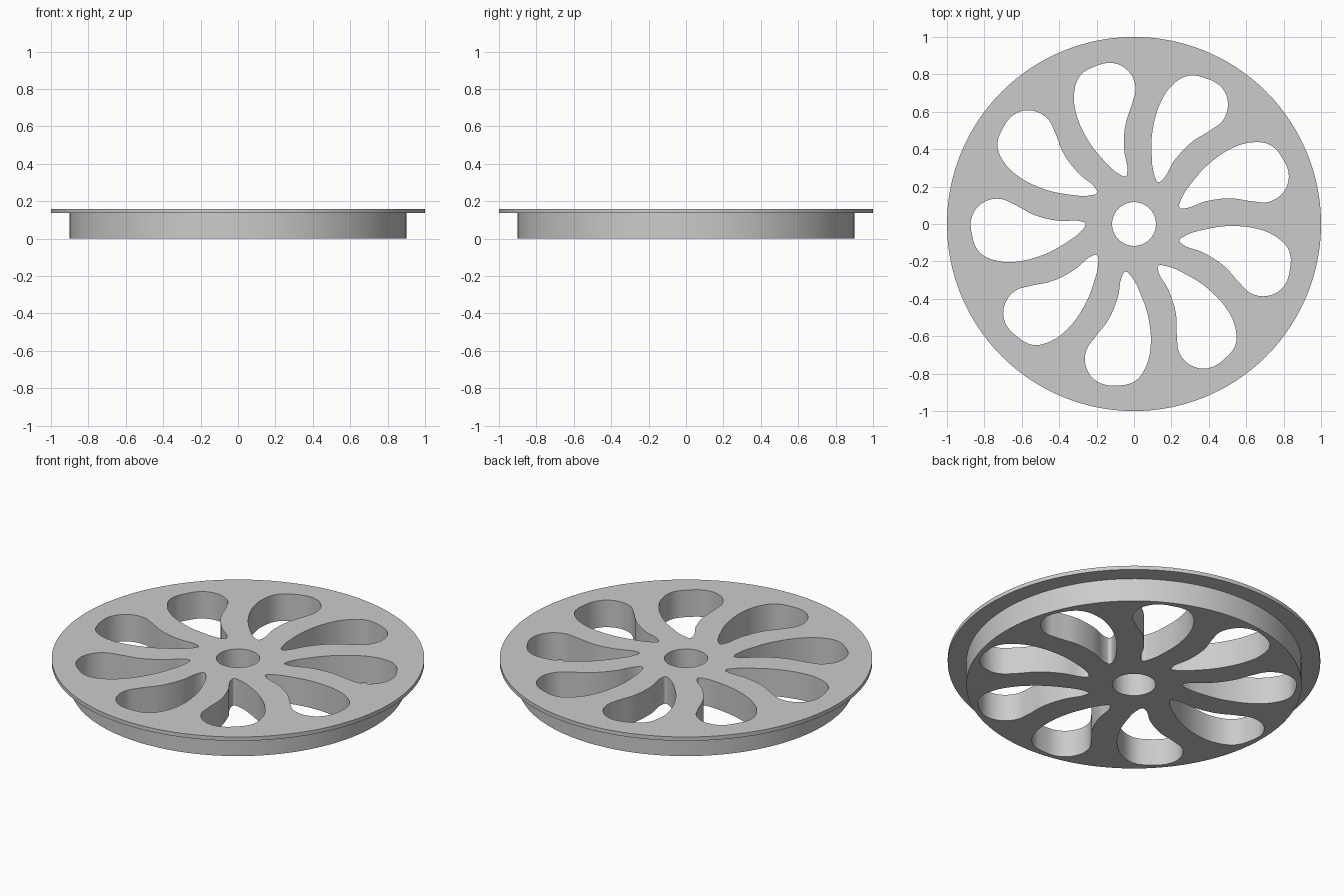
import bpy, bmesh, math
from mathutils import Vector, Matrix
from mathutils.geometry import interpolate_bezier

if "Cube" in bpy.data.objects:
    bpy.data.objects.remove(bpy.data.objects["Cube"])

HEIGHT, STEP_Z = 0.16, 0.137
RIM_R, DRUM_R, BORE_R = 1.0, 0.9, 0.117
HOLES = 9

# Outline of one curved teardrop opening
OPENING = [(-0.037, 0.268), (-0.053, 0.40), (-0.046, 0.53), (-0.008, 0.65),
           (0.008, 0.73), (-0.028, 0.815), (-0.11, 0.86), (-0.215, 0.84),
           (-0.29, 0.79), (-0.32, 0.70), (-0.309, 0.59), (-0.247, 0.45),
           (-0.175, 0.355), (-0.075, 0.264), (-0.045, 0.255)]


def smooth_loop(points, steps=7):
    """Closed smooth curve through the given points."""
    pts = [Vector((x, y, 0)) for x, y in points]
    n = len(pts)
    tangents = [((pts[(i + 1) % n] - pts[i]).normalized()
                 + (pts[i] - pts[i - 1]).normalized()).normalized() for i in range(n)]
    loop = []
    for i in range(n):
        a, b = pts[i], pts[(i + 1) % n]
        reach = (b - a).length * 0.36
        loop += interpolate_bezier(a, a + tangents[i] * reach,
                                   b - tangents[(i + 1) % n] * reach, b, steps)[:-1]
    return loop


def circle(radius, count):
    return [Vector((radius * math.cos(2 * math.pi * i / count),
                    radius * math.sin(2 * math.pi * i / count), 0)) for i in range(count)]


def add_stack(bm, sections):
    """Capped solid through a list of (outline, height) sections."""
    rings = [[bm.verts.new((p.x, p.y, z)) for p in loop] for loop, z in sections]
    n = len(rings[0])
    for low, high in zip(rings, rings[1:]):
        for i in range(n):
            j = (i + 1) % n
            bm.faces.new((low[i], low[j], high[j], high[i]))
    bm.faces.new(rings[0][::-1])
    bm.faces.new(rings[-1])


def make_object(name, bm):
    bmesh.ops.recalc_face_normals(bm, faces=bm.faces)
    mesh = bpy.data.meshes.new(name)
    bm.to_mesh(mesh)
    bm.free()
    obj = bpy.data.objects.new(name, mesh)
    bpy.context.collection.objects.link(obj)
    return obj


# Flanged disc
bm = bmesh.new()
drum, rim = circle(DRUM_R, 128), circle(RIM_R, 128)
add_stack(bm, [(drum, 0), (drum, STEP_Z), (rim, STEP_Z), (rim, HEIGHT)])
wheel = make_object("wheel_disc", bm)

# Cutters for the bore and the ring of openings
bm = bmesh.new()
outline = smooth_loop(OPENING)
outlines = [circle(BORE_R, 64)]
for k in range(HOLES):
    turn = Matrix.Rotation(2 * math.pi * k / HOLES, 3, 'Z')
    outlines.append([turn @ p for p in outline])
for loop in outlines:
    add_stack(bm, [(loop, -0.1), (loop, HEIGHT + 0.1)])
cutter = make_object("opening_cutter", bm)
cutter.hide_render = True

cut = wheel.modifiers.new("openings", 'BOOLEAN')
cut.operation, cut.solver, cut.object = 'DIFFERENCE', 'EXACT', cutter
bpy.ops.object.select_all(action='DESELECT')
wheel.select_set(True)
bpy.context.view_layer.objects.active = wheel
bpy.ops.object.modifier_apply(modifier=cut.name)
bpy.data.objects.remove(cutter)

# Plain grey finish
grey = bpy.data.materials.new("plain_grey")
grey.use_nodes = True
colour = (0.6, 0.6, 0.6, 1)
grey.diffuse_color = colour
grey.node_tree.nodes["Principled BSDF"].inputs["Base Color"].default_value = colour
wheel.data.materials.clear()
wheel.data.materials.append(grey)
bpy.ops.object.shade_smooth_by_angle(angle=math.radians(30))
